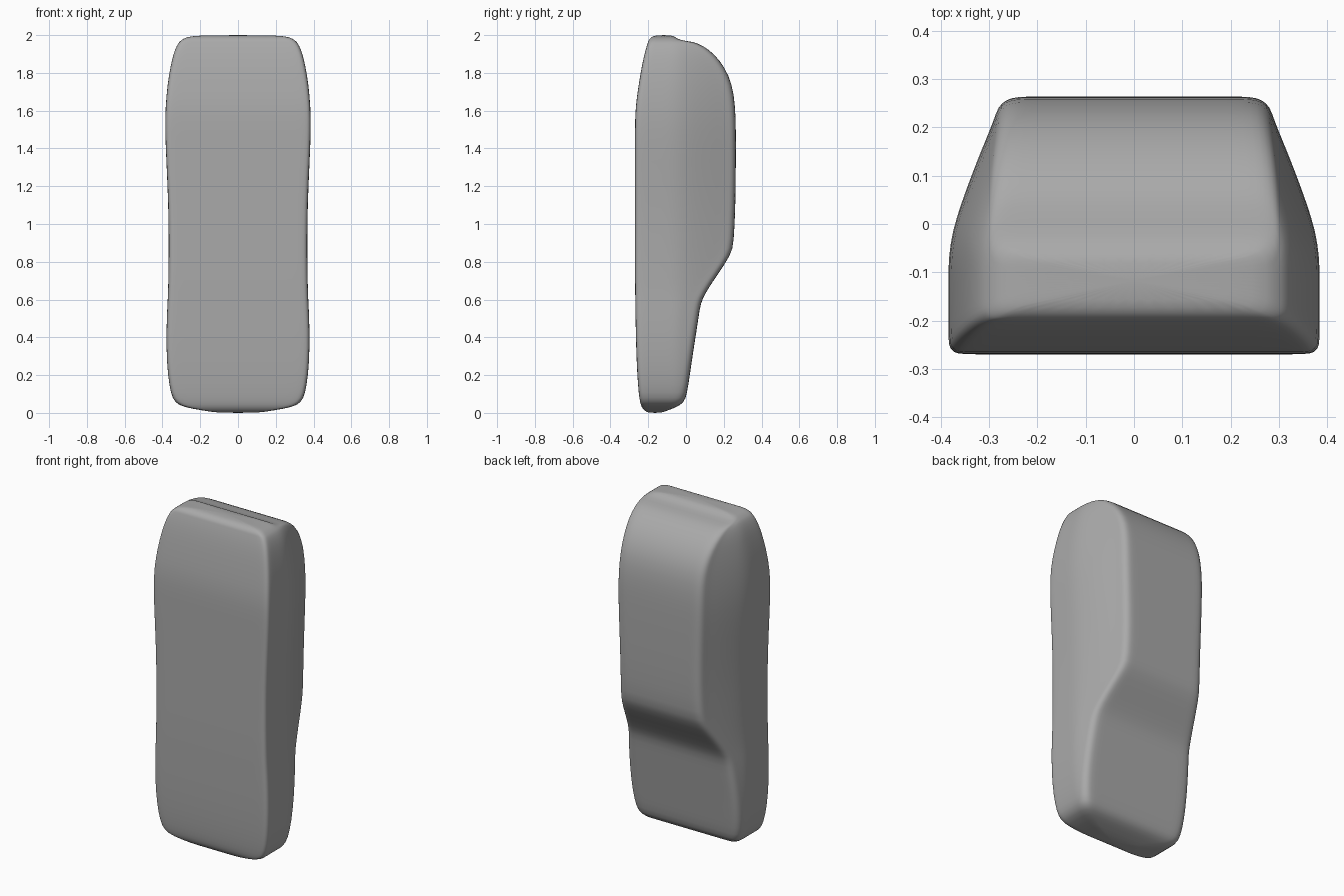
import bpy
import bmesh
import math

default_cube = bpy.data.objects.get("Cube")
if default_cube:
    bpy.data.objects.remove(default_cube, do_unlink=True)


def make_material(name, colour):
    material = bpy.data.materials.new(name)
    material.use_nodes = True
    material.diffuse_color = colour
    shader = next(n for n in material.node_tree.nodes if n.type == "BSDF_PRINCIPLED")
    shader.inputs["Base Color"].default_value = colour
    return material


# Body outline, bottom to top: height, half width, front y, back y
SECTIONS = [
    (0, .11, -.20, -.13),
    (.012, .18, -.22, -.10),
    (.03, .29, -.235, -.05),
    (.055, .335, -.243, -.01),
    (.1, .355, -.25, .005),
    (.2, .372, -.258, .02),
    (.35, .38, -.264, .042),
    (.5, .377, -.267, .066),
    (.58, .373, -.268, .076),
    (.64, .37, -.269, .105),
    (.74, .368, -.27, .172),
    (.84, .367, -.27, .24),
    (.9, .367, -.27, .253),
    (1.1, .368, -.27, .262),
    (1.35, .38, -.27, .264),
    (1.5, .386, -.27, .264),
    (1.62, .384, -.268, .261),
    (1.74, .373, -.25, .245),
    (1.83, .358, -.235, .205),
    (1.9, .342, -.22, .15),
    (1.945, .324, -.207, .09),
    (1.965, .31, -.2, .04),
    (1.972, .30, -.198, -.03),
    (1.988, .28, -.187, -.055),
    (2.0, .22, -.16, -.075),
]


def taper(y):
    """Sides run straight at the front and draw in towards the back."""
    return 1 - .285 * (max(0, y + .05) / .3) ** 1.2


def half_outline(width, front, back):
    """Points from the front centre round one side to the back centre."""
    depth = back - front
    r_front = min(.025, depth * .2)
    r_back = min(.045, depth * .2)
    points = []
    edge = width * taper(front) - r_front
    points += [(edge * i / 6, front) for i in range(6)]
    for i in range(4):
        a = math.pi / 2 * i / 3
        points.append((edge + r_front * math.sin(a),
                       front + r_front * (1 - math.cos(a))))
    start, end = front + r_front, back - r_back
    for i in range(1, 8):
        y = start + (end - start) * i / 8
        points.append((width * taper(y), y))
    edge = width * taper(end) - r_back
    for i in range(4):
        a = math.pi / 2 * i / 3
        points.append((edge + r_back * math.cos(a), end + r_back * math.sin(a)))
    points += [(edge * i / 6, back) for i in range(5, -1, -1)]
    return points


# Rounded body, lofted through the mirrored sections
bm = bmesh.new()
rings = []
for z, width, front, back in SECTIONS:
    half = half_outline(width, front, back)
    outline = half + [(-x, y) for x, y in reversed(half[1:-1])]
    rings.append([bm.verts.new((x, y, z)) for x, y in outline])
for lower, upper in zip(rings, rings[1:]):
    for i in range(len(lower)):
        j = (i + 1) % len(lower)
        bm.faces.new((lower[i], lower[j], upper[j], upper[i]))
bm.faces.new(list(reversed(rings[0])))
bm.faces.new(rings[-1])
bmesh.ops.recalc_face_normals(bm, faces=bm.faces)
mesh = bpy.data.meshes.new("padded_body")
bm.to_mesh(mesh)
bm.free()

body = bpy.data.objects.new("padded_body", mesh)
bpy.context.collection.objects.link(body)
mesh.materials.append(make_material("mid grey", (.4, .4, .4, 1)))
rounding = body.modifiers.new("rounding", "SUBSURF")
rounding.levels = rounding.render_levels = 1

bpy.ops.object.select_all(action="DESELECT")
body.select_set(True)
bpy.context.view_layer.objects.active = body
bpy.ops.object.shade_smooth_by_angle(angle=math.radians(40))
